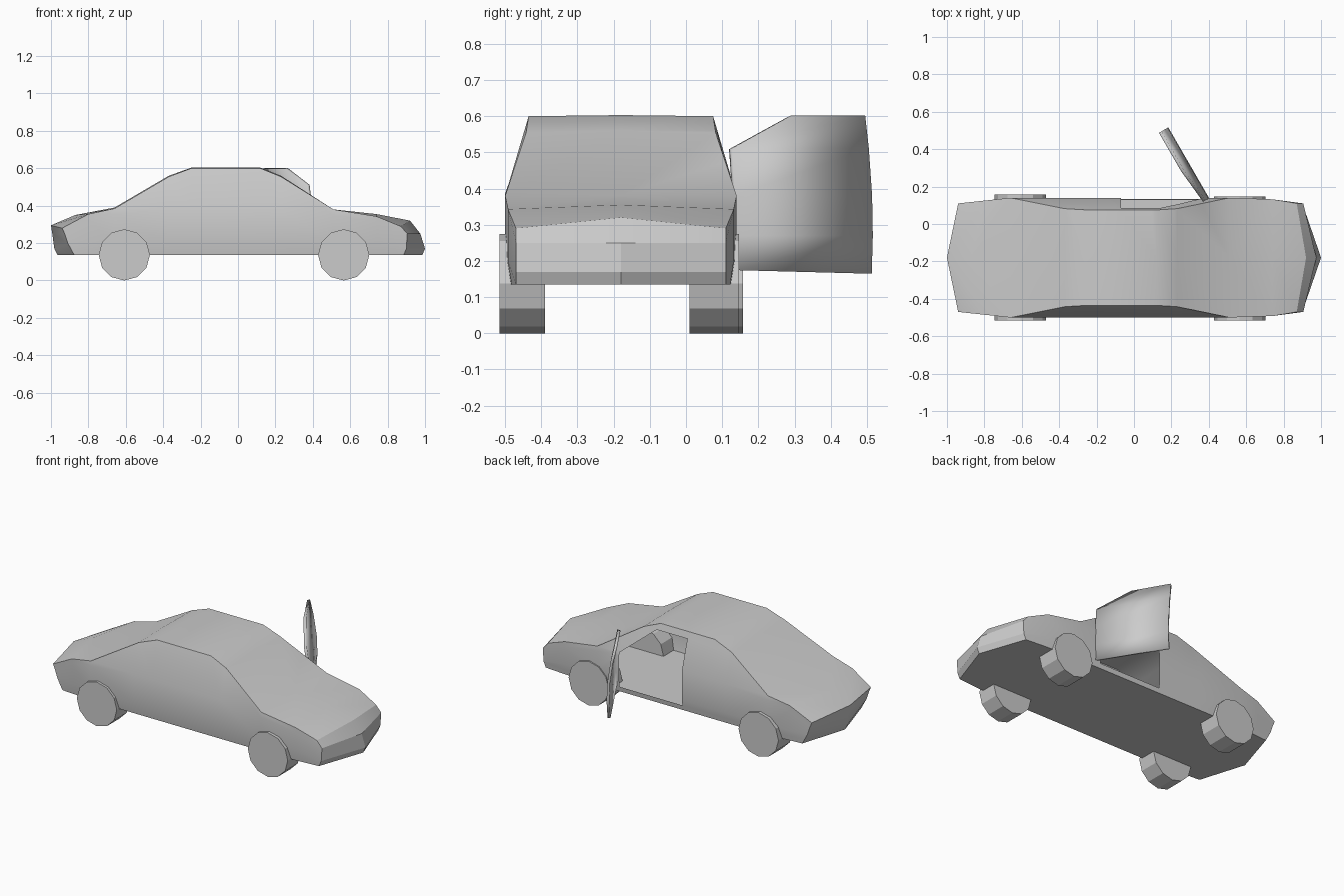
import bpy, bmesh, math
from mathutils import Vector

if "Cube" in bpy.data.objects:
    bpy.data.objects.remove(bpy.data.objects["Cube"])

MID_Y = -0.18  # centre line of the car


def finish(name, bm, angle=25):
    bmesh.ops.recalc_face_normals(bm, faces=bm.faces)
    mesh = bpy.data.meshes.new(name)
    bm.to_mesh(mesh)
    bm.free()
    obj = bpy.data.objects.new(name, mesh)
    bpy.context.collection.objects.link(obj)
    bpy.ops.object.select_all(action='DESELECT')
    obj.select_set(True)
    bpy.context.view_layer.objects.active = obj
    bpy.ops.object.shade_smooth_by_angle(angle=math.radians(angle))
    return obj


# Body stations, tail to nose: centre x, centre z, edge x, edge z, edge half width
STATIONS = [(-1, .295, -.94, .28, .29), (-.87, .35, -.80, .355, .305),
            (-.66, .39, -.66, .385, .32), (-.37, .56, -.37, .555, .262),
            (-.25, .603, -.25, .60, .255), (.12, .603, .12, .60, .255),
            (.23, .56, .23, .555, .262), (.51, .38, .51, .38, .32),
            (.74, .355, .74, .343, .312), (.92, .32, .87, .29, .29)]
# Tail and nose outlines below the top edge: x, z
TAIL_MID = [(-.993, .25), (-.982, .17), (-.965, .135)]
TAIL_SIDE = [(-.927, .25), (-.91, .20), (-.875, .135)]
NOSE_MID = [(.975, .25), (1, .17), (.985, .135)]
NOSE_SIDE = [(.905, .25), (.90, .17), (.885, .135)]


def build_half(bm, sign):
    def v(x, y, z):
        return bm.verts.new((x, MID_Y + sign * y, z))

    cols, tops, floors = [], [], []
    last = len(STATIONS) - 1
    for i, (cx, cz, x, z, half) in enumerate(STATIONS):
        tops.append(v(cx, 0, cz))
        col = [v(x, half, z)]
        if i in (0, last):
            col += [v(px, half, pz) for px, pz in (NOSE_SIDE if i else TAIL_SIDE)]
        else:
            wide = max(half, .32) if 1 < i < last - 1 else half
            col += [v(x, wide, min(.38, z - .03)), v(x, wide, .20), v(x, wide - .01, .135)]
            floors.append(v(x, 0, .135))
        cols.append(col)
    tail = [tops[0]] + [v(x, 0, z) for x, z in TAIL_MID]
    nose = [tops[-1]] + [v(x, 0, z) for x, z in NOSE_MID]
    floors = [tail[-1]] + floors + [nose[-1]]
    for i in range(last):
        bm.faces.new((tops[i], tops[i + 1], cols[i + 1][0], cols[i][0]))
        bm.faces.new((floors[i], floors[i + 1], cols[i + 1][3], cols[i][3]))
        for r in range(3):
            bm.faces.new((cols[i][r], cols[i + 1][r], cols[i + 1][r + 1], cols[i][r + 1]))
    for mid, side in ((tail, cols[0]), (nose, cols[-1])):
        for r in range(3):
            bm.faces.new((mid[r], mid[r + 1], side[r + 1], side[r]))


# Body shell
bm = bmesh.new()
for s in (-1, 1):
    build_half(bm, s)
bmesh.ops.remove_doubles(bm, verts=bm.verts, dist=.0005)
bmesh.ops.recalc_face_normals(bm, faces=bm.faces)


# Door opening: slice the side panel and drop the faces inside all planes
def panel():
    return [f for f in bm.faces if f.calc_center_median().y > MID_Y + .2
            and abs(f.normal.x) < .6 and abs(f.normal.z) < .7]


planes = [(Vector((-.07, 0, 0)), Vector((-1, 0, 0))), (Vector((.36, 0, 0)), Vector((1, 0, 0))),
          (Vector((0, 0, .165)), Vector((0, 0, -1))), (Vector((0, 0, .56)), Vector((0, 0, 1))),
          (Vector((.14, 0, .56)), Vector((.18, 0, .22)))]
for co, no in planes:
    faces = panel()
    geom = set(faces)
    for f in faces:
        geom.update(f.edges)
        geom.update(f.verts)
    bmesh.ops.bisect_plane(bm, geom=list(geom), plane_co=co, plane_no=no, dist=1e-5)
hole = [f for f in panel()
        if all((f.calc_center_median() - co).dot(no) < 0 for co, no in planes)]
bmesh.ops.delete(bm, geom=hole, context='FACES')
finish("body", bm)

# Open door: rows of front reach, front z, rear reach, rear z, lean
HINGE = Vector((.395, .134, 0))
ALONG = Vector((-.5, .866, 0))
OUT = Vector((.866, .5, 0))
bm = bmesh.new()
rows = []
for t0, z0, t1, z1, lean in [(0, .175, .437, .165, -.006), (0, .27, .437, .27, 0),
                             (0, .38, .437, .38, -.004), (0, .51, .437, .51, -.022),
                             (.20, .60, .437, .60, -.042)]:
    rows.append([bm.verts.new(HINGE + ALONG * t + OUT * lean + Vector((0, 0, z)))
                 for t, z in ((t0, z0), (t1, z1))])
for a, b in zip(rows, rows[1:]):
    bm.faces.new((a[0], a[1], b[1], b[0]))
door = finish("open_door", bm)
solid = door.modifiers.new("thickness", 'SOLIDIFY')
solid.thickness = .016
solid.offset = 0


# Wheels
def wheel(name, x, y0, y1, r=.137, sides=12):
    bm = bmesh.new()
    ring = [bm.verts.new((x + r * math.sin(a), y0, r + r * math.cos(a)))
            for a in (math.tau * k / sides for k in range(sides))]
    face = bm.faces.new(ring)
    ext = bmesh.ops.extrude_face_region(bm, geom=[face], use_keep_orig=True)
    bmesh.ops.translate(bm, vec=(0, y1 - y0, 0),
                        verts=[g for g in ext["geom"] if isinstance(g, bmesh.types.BMVert)])
    finish(name, bm)


wheel("rear_wheel_right", -.608, -.515, -.39)
wheel("front_wheel_right", .565, -.515, -.39)
wheel("rear_wheel_left", -.608, .02, .158)
wheel("front_wheel_left", .565, .01, .147)
